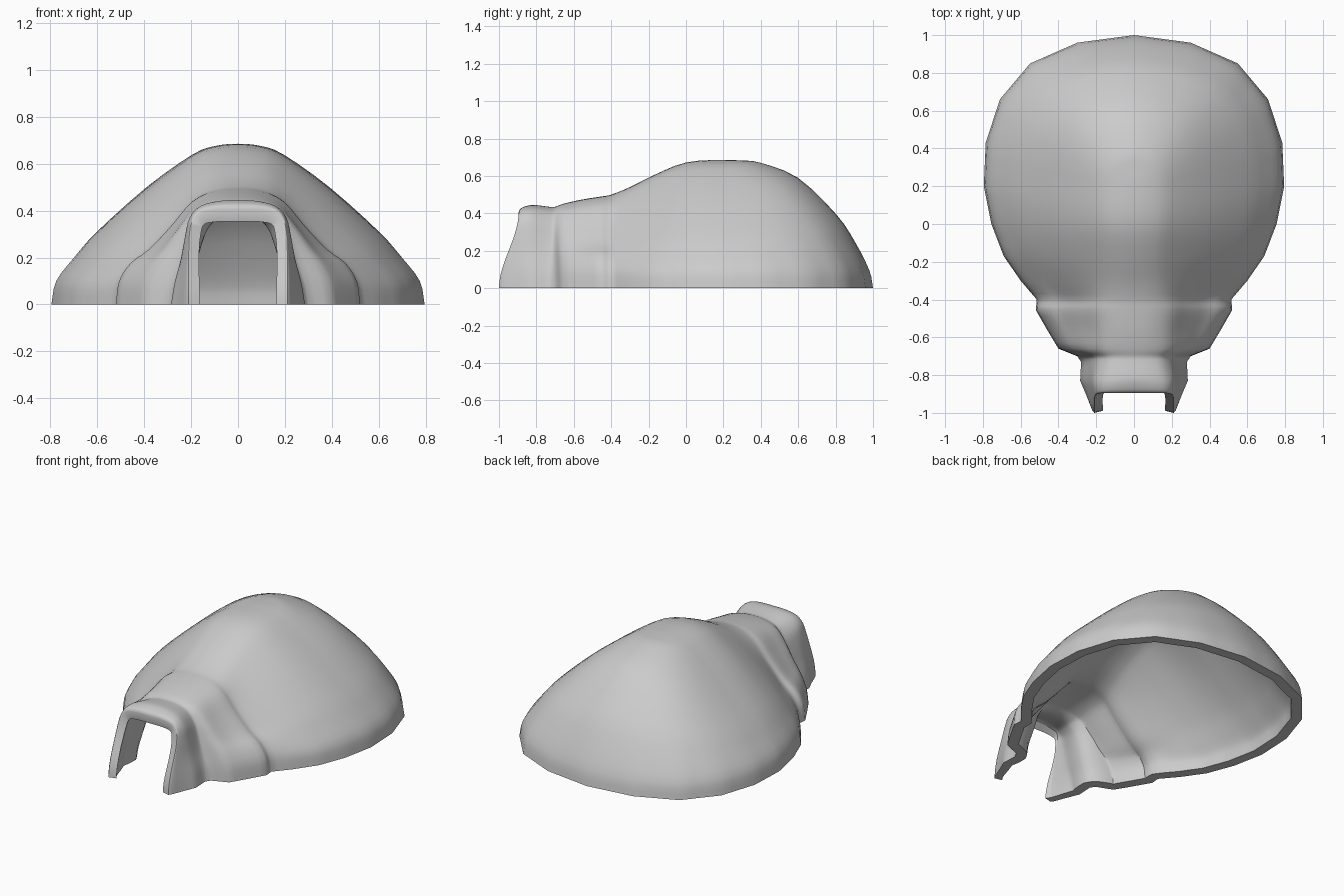
import bpy, bmesh, math
from mathutils import Vector

if "Cube" in bpy.data.objects:
    bpy.data.objects.remove(bpy.data.objects["Cube"])

# half cross-sections (width fraction, height fraction), ground to crest
SIDE = [(1, 0), (.975, .145), (.88, .29), (.755, .45), (.5, .715), (.25, .927), (.125, .985), (0, 1)]
BACK = [(1, 0), (.975, .14), (.88, .36), (.755, .575), (.5, .86), (.25, .978), (.125, .996), (0, 1)]
FLARE = [(1, 0), (.975, .2), (.88, .36), (.73, .48), (.55, .68), (.38, .89), (.2, .98), (0, 1)]
COLLAR = [(1, 0), (.95, .2), (.86, .42), (.79, .65), (.72, .82), (.55, .94), (.28, .99), (0, 1)]
DOOR = [(1, 0), (1, .25), (1, .5), (.99, .72), (.93, .88), (.75, .97), (.4, 1), (0, 1)]
SHAPES = [SIDE, FLARE, COLLAR, DOOR]

# rounded back: ground outline swept round the apex
OUTLINE = [(0, 1), (.30, .96), (.55, .85), (.71, .66), (.785, .43)]
APEX_Y, APEX_Z = .2, .685

# stations to the front: y, half width, height, shape blend, lean of the top
STATIONS = [
    (.2, .795, .685, 0, 0), (0, .755, .672, 0, 0), (-.17, .69, .605, 0, 0),
    (-.30, .60, .54, .3, 0), (-.40, .515, .50, .8, 0), (-.455, .52, .49, 1, 0),
    (-.56, .46, .473, 1.1, 0), (-.66, .40, .45, 1.35, 0), (-.70, .30, .435, 1.65, 0),
    (-.73, .28, .435, 1.8, 0), (-.83, .285, .445, 2, .02), (-.90, .255, .44, 2.4, .05),
    (-.985, .222, .425, 2.8, .10), (-1, .21, .405, 3, .105)]


def mix(a, b, t):
    return [(p[0] + (q[0] - p[0]) * t, p[1] + (q[1] - p[1]) * t) for p, q in zip(a, b)]


def spline(a, b, c, d, t):
    return .5 * (2 * b + (c - a) * t + (2 * a - 5 * b + 4 * c - d) * t * t
                 + (3 * b - a - 3 * c + d) * t ** 3)


def smooth_profile(pts, n=3):
    v = [Vector(p) for p in pts]
    v = [2 * v[0] - v[1]] + v + [Vector((-v[-2].x, v[-2].y))]
    out = [spline(*v[i:i + 4], k / n) for i in range(len(v) - 3) for k in range(n)]
    return out + [v[-2]]


def refine(rows, before, after, n=3):
    """Smooth rows in between, fading to a straight-sided outline at the ground."""
    ext = [before] + rows + [after]
    out = []
    for i in range(len(rows) - 1):
        for k in range(n):
            t = k / n
            r = []
            for j, (a, b, c, d) in enumerate(zip(*ext[i:i + 4])):
                r.append(b.lerp(c, t).lerp(spline(a, b, c, d, t), min(1, j / 8)))
            out.append(r)
    return out


back, front = [], []
for x, y in OUTLINE:
    a = math.atan2(y - APEX_Y, x)
    prof = smooth_profile(mix(SIDE, BACK, math.sin(a) ** 2))
    back.append([Vector((x * p, APEX_Y + (y - APEX_Y) * p, APEX_Z * q)) for p, q in prof])
for y, w, h, t, lean in STATIONS:
    i = min(int(t), 2)
    prof = smooth_profile(mix(SHAPES[i], SHAPES[i + 1], t - i))
    front.append([Vector((w * p, y + lean * q * q * (3 - 2 * q), h * q)) for p, q in prof])

back.append(front[0])
fine = refine(back, [Vector((-v.x, v.y, v.z)) for v in back[1]],
              [Vector((v.x, 2 * APEX_Y - v.y, v.z)) for v in back[-2]])
fine += refine(front, [Vector((v.x, 2 * APEX_Y - v.y, v.z)) for v in front[1]],
               [2 * b - a for a, b in zip(front[-2], front[-1])])
fine.append(front[-1])

# outer skin, mirrored across the centre
bm = bmesh.new()
grid = []
for r in fine:
    full = r + [Vector((-v.x, v.y, v.z)) for v in r[-2::-1]]
    grid.append([bm.verts.new(v) for v in full])
for r, s in zip(grid, grid[1:]):
    for i in range(len(r) - 1):
        bm.faces.new((r[i], r[i + 1], s[i + 1], s[i]))
bmesh.ops.remove_doubles(bm, verts=bm.verts[:], dist=1e-4)
bm.normal_update()
if sum(f.normal.z * f.calc_area() for f in bm.faces) < 0:
    bmesh.ops.reverse_faces(bm, faces=bm.faces[:])
bm.normal_update()

# inner skin and rim: thick dome wall, thinner at the doorway
outer_faces = bm.faces[:]
rim = [e for e in bm.edges if e.is_boundary]
inner = {}
for v in bm.verts[:]:
    n = v.normal.copy()
    door = False
    if v.is_boundary and v.co.z < 1e-4:
        n.z = 0
        door = v.co.y < -.999
    elif v.is_boundary:
        door = True
    if door:
        n.y = 0
    n.normalize()
    blend = min(1, max(0, (v.co.y + .95) / .2))
    p = v.co - n * (.047 + .017 * blend)
    if door:
        p.y += .012
    p.z = 0 if v.co.z < 1e-4 else max(p.z, 0)
    inner[v] = p
inner = {v: bm.verts.new(p) for v, p in inner.items()}
for f in outer_faces:
    bm.faces.new([inner[v] for v in reversed(f.verts)])
for e in rim:
    a, b = e.verts
    bm.faces.new((a, b, inner[b], inner[a]))
bmesh.ops.recalc_face_normals(bm, faces=bm.faces[:])

mesh = bpy.data.meshes.new("hut_shell")
bm.to_mesh(mesh)
bm.free()
hut = bpy.data.objects.new("hut_shell", mesh)
bpy.context.collection.objects.link(hut)
bpy.context.view_layer.objects.active = hut
hut.select_set(True)
bpy.ops.object.shade_smooth_by_angle(angle=math.radians(50))
